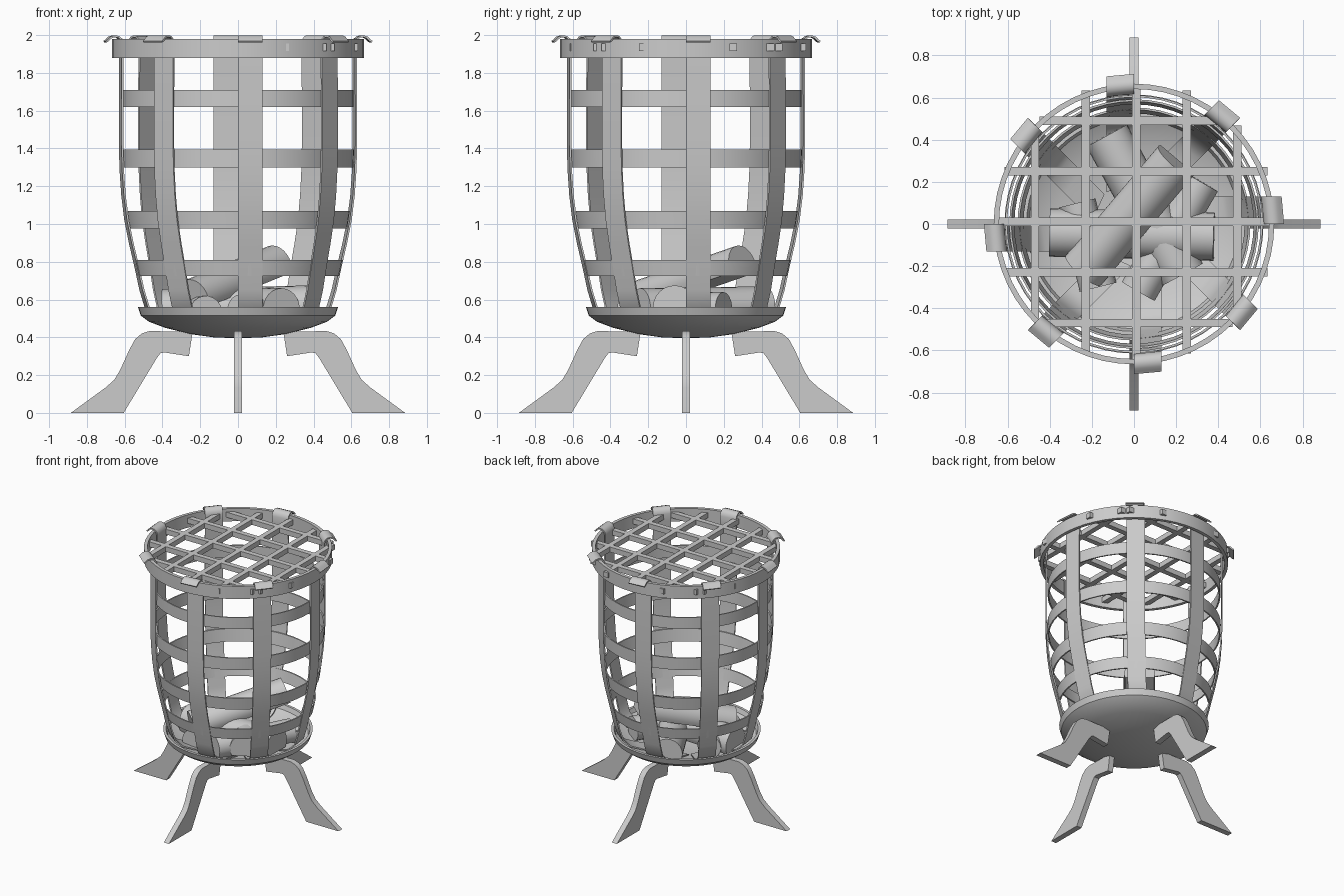
import bpy, math
from mathutils import Vector, Matrix

if "Cube" in bpy.data.objects:
    bpy.data.objects.remove(bpy.data.objects["Cube"])


def make(name, verts, faces, thickness=0, smooth=True):
    me = bpy.data.meshes.new(name)
    me.from_pydata(verts, [], faces)
    me.update()
    ob = bpy.data.objects.new(name, me)
    bpy.context.collection.objects.link(ob)
    bpy.ops.object.select_all(action='DESELECT')
    ob.select_set(True)
    bpy.context.view_layer.objects.active = ob
    bpy.ops.object.mode_set(mode='EDIT')
    bpy.ops.mesh.select_all(action='SELECT')
    bpy.ops.mesh.remove_doubles(threshold=0.0001)
    bpy.ops.mesh.normals_make_consistent(inside=False)
    bpy.ops.object.mode_set(mode='OBJECT')
    if thickness:
        mod = ob.modifiers.new("thickness", 'SOLIDIFY')
        mod.thickness = thickness
        mod.offset = 0
        bpy.ops.object.modifier_apply(modifier=mod.name)
    if smooth:
        bpy.ops.object.shade_smooth_by_angle(angle=math.radians(35))
    return ob


def lathe(name, profile, closed=False, n=56):
    verts, faces, m = [], [], len(profile)
    for i in range(n):
        a = 2 * math.pi * i / n
        verts += [(r * math.cos(a), r * math.sin(a), z) for r, z in profile]
    for i in range(n):
        j = (i + 1) % n
        for k in range(m if closed else m - 1):
            l = (k + 1) % m
            faces.append((i * m + k, j * m + k, j * m + l, i * m + l))
    return make(name, verts, faces)


def hoop(name, r_low, r_high, z0, z1, t):
    return lathe(name, [(r_low, z0), (r_high, z1), (r_high - t, z1), (r_low - t, z0)], True)


def prism(name, section, origin, ax, ay, along, smooth=True):
    """Extrude a closed 2D section along a vector."""
    n = len(section)
    base = [origin + ax * u + ay * v for u, v in section]
    verts = base + [p + along for p in base]
    faces = [tuple(range(n)), tuple(range(n, 2 * n))]
    faces += [(i, (i + 1) % n, n + (i + 1) % n, n + i) for i in range(n)]
    return make(name, verts, faces, smooth=smooth)


# Ash bowl
lathe("bowl", [(0, .395), (.13, .4), (.25, .417), (.385, .45), (.47, .482), (.515, .515),
               (.53, .56), (.51, .56), (.497, .527), (.45, .5), (.37, .472), (.24, .44), (0, .42)])

# Four splayed legs
leg = [(.24, .43), (.26, .30), (.39, .32), (.41, .316), (.43, .29), (.605, 0), (.885, 0),
       (.70, .135), (.655, .175), (.625, .225), (.575, .335), (.545, .39), (.51, .42), (.47, .433)]
for i in range(4):
    rot = Matrix.Rotation(i * math.pi / 2, 3, 'Z')
    prism(f"leg_{i + 1}", leg, rot @ Vector((0, -.022, 0)), rot @ Vector((1, 0, 0)),
          Vector((0, 0, 1)), rot @ Vector((0, .044, 0)))

# Eight upright straps, curved in at the base and hooked over the rim
strap = [(.2, .447), (.36, .482), (.44, .51), (.49, .56), (.517, .65), (.545, .78), (.573, .9),
         (.597, 1.02), (.613, 1.15), (.622, 1.28), (.626, 1.42), (.626, 1.65), (.624, 1.9),
         (.622, 1.955), (.63, 1.978), (.645, 1.991), (.665, 1.994), (.685, 1.987), (.698, 1.973), (.71, 1.965)]
width = .13
for i in range(8):
    rot = Matrix.Rotation(i * math.pi / 4, 3, 'Z')
    verts, faces = [], []
    for k, (r, z) in enumerate(strap):
        verts += [rot @ Vector((r, 0, z)), rot @ Vector((math.sqrt(r * r - width ** 2), width, z))]
        if k:
            faces.append((2 * k - 2, 2 * k - 1, 2 * k + 1, 2 * k))
    make(f"upright_strap_{i + 1}", verts, faces, .01)

# Horizontal hoops and the top rim
hoop("hoop_1", .535, .553, .725, .81, .01)
hoop("hoop_2", .578, .592, .975, 1.07, .01)
hoop("hoop_3", .612, .615, 1.3, 1.395, .01)
hoop("hoop_4", .612, .612, 1.62, 1.71, .01)
hoop("top_rim", .666, .666, 1.88, 1.98, .025)

# Cooking grate lattice, bar ends just passing through the rim
for i in range(5):
    d = (i - 2) * .24
    half = math.sqrt(.65 ** 2 - d * d) + (.02 if i != 2 else 0)
    sec = [(-.02, 1.915), (.02, 1.915), (.02, 1.955), (-.02, 1.955)]
    X, Y, Z = Vector((1, 0, 0)), Vector((0, 1, 0)), Vector((0, 0, 1))
    prism(f"grate_bar_x_{i + 1}", sec, Vector((.01 - half, d + .01, 0)), Y, Z, X * 2 * half, False)
    prism(f"grate_bar_y_{i + 1}", sec, Vector((d + .01, .01 - half, 0)), X, Z, Y * 2 * half, False)


# Split logs lying in the bowl
def log(name, a, b, r, lo, hi):
    a, b = Vector(a), Vector(b)
    d = b - a
    side = d.cross(Vector((0, 0, 1))).normalized()
    up = side.cross(d).normalized()
    n = 16
    sec = [(r * math.cos(math.radians(lo + (hi - lo) * k / n)),
            r * math.sin(math.radians(lo + (hi - lo) * k / n))) for k in range(n + (hi - lo < 359))]
    prism(name, sec, a, side, up, d)


log("log_top", (-.24, -.22, .60), (.2, .3, .78), .11, -20, 200)
log("log_back", (-.13, .42, .56), (.23, -.24, .55), .11, -30, 210)
log("log_cross", (-.4, -.04, .54), (.38, -.06, .56), .115, -30, 210)
log("log_left", (-.27, .1, .53), (-.17, -.3, .53), .09, 0, 360)
log("log_right", (.02, -.32, .54), (.32, .2, .55), .09, 0, 360)
